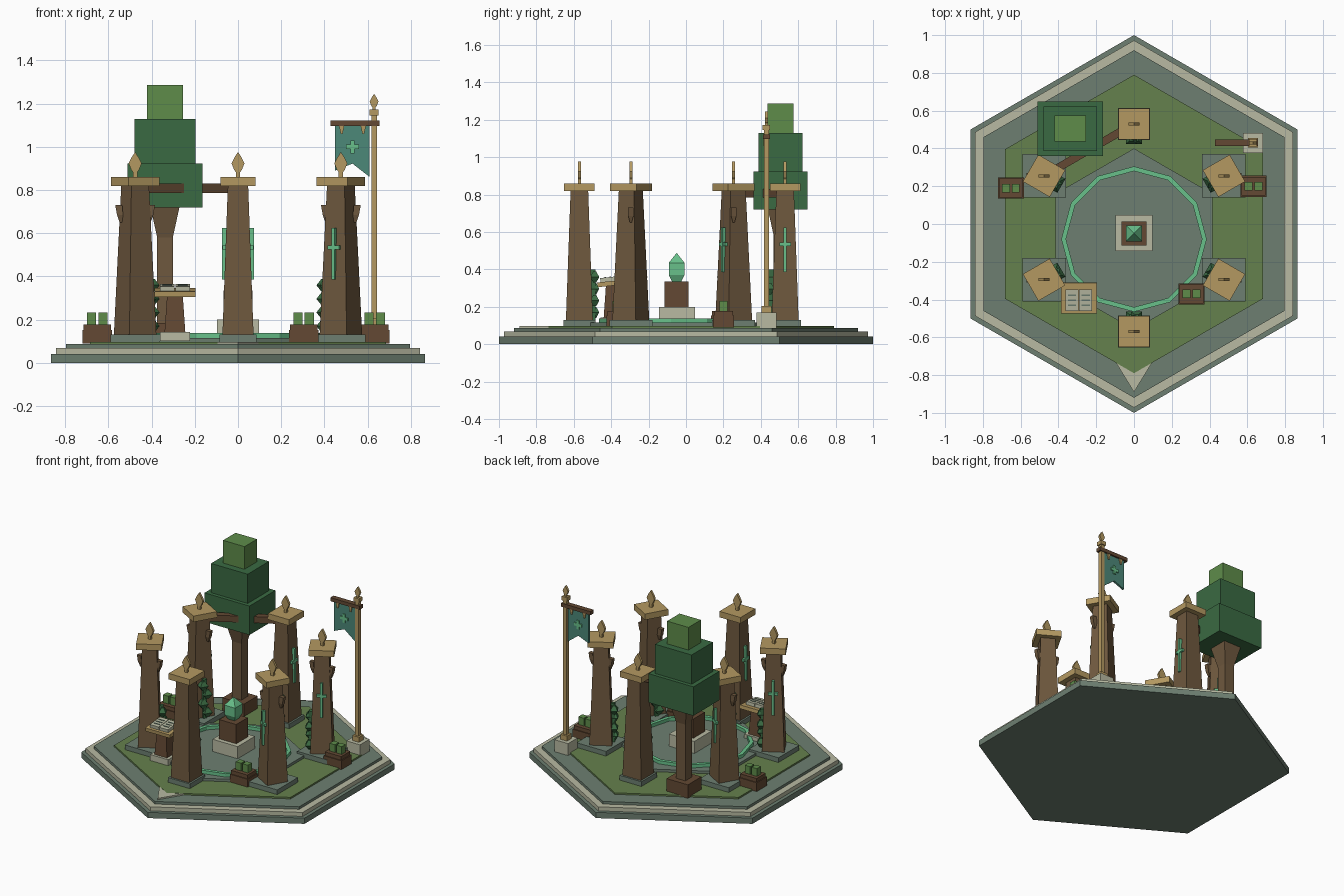
import bpy, bmesh, math
from mathutils import Vector, Matrix

if "Cube" in bpy.data.objects:
    bpy.data.objects.remove(bpy.data.objects["Cube"])

def lin(c):
    c /= 255
    return c / 12.92 if c <= 0.04045 else ((c + 0.055) / 1.055) ** 2.4

def mat(name, r, g, b):
    m = bpy.data.materials.new(name)
    m.diffuse_color = (lin(r), lin(g), lin(b), 1)
    m.use_nodes = True
    m.node_tree.nodes["Principled BSDF"].inputs["Base Color"].default_value = m.diffuse_color
    return m

STONE = mat("grey stone", 109, 127, 113)
CREAM = mat("cream stone", 184, 186, 162)
GRASS = mat("grass green", 101, 129, 77)
DARK = mat("dark leaf", 58, 106, 66)
LEAF = mat("light leaf", 94, 140, 74)
WOOD = mat("brown wood", 110, 88, 62)
BARK = mat("dark wood", 99, 73, 51)
GOLD = mat("pale gold", 180, 153, 97)
GEM = mat("emerald", 104, 192, 138)
TEAL = mat("teal cloth", 76, 136, 120)

def finish(bm, name, m, matrix=None):
    bmesh.ops.recalc_face_normals(bm, faces=bm.faces)
    me = bpy.data.meshes.new(name)
    bm.to_mesh(me)
    bm.free()
    me.materials.append(m)
    ob = bpy.data.objects.new(name, me)
    if matrix:
        ob.matrix_world = matrix
    bpy.context.collection.objects.link(ob)
    return ob

def stack(name, rings, m, matrix=None):
    """Loft through rings of points and cap both ends."""
    bm = bmesh.new()
    loops = [[bm.verts.new(p) for p in r] for r in rings]
    n = len(loops[0])
    for a, b in zip(loops, loops[1:]):
        for i in range(n):
            j = (i + 1) % n
            bm.faces.new((a[i], a[j], b[j], b[i]))
    bm.faces.new(loops[0])
    bm.faces.new(loops[-1])
    return finish(bm, name, m, matrix)

def rect(x, y, hx, hy, z):
    return [(x - hx, y - hy, z), (x + hx, y - hy, z), (x + hx, y + hy, z), (x - hx, y + hy, z)]

def box(name, x, y, hx, hy, z0, z1, m, matrix=None):
    return stack(name, [rect(x, y, hx, hy, z0), rect(x, y, hx, hy, z1)], m, matrix)

def ngon(n, r, z, y=0):
    return [(r * math.sin(2 * math.pi * i / n), y + r * math.cos(2 * math.pi * i / n), z) for i in range(n)]

def plate(name, pts, y0, y1, m, matrix=None):
    """Outline in x, z with thickness along y."""
    return stack(name, [[(x, y, z) for x, z in pts] for y in (y0, y1)], m, matrix)

def flame(name, x, y, z, m, s=1.0):
    half = [(0.010, 0), (0.010, .025), (.018, .035), (.030, .065), (.018, .090)]
    pts = [(x + a * s, z + b * s) for a, b in half] + [(x, z + .118 * s)]
    pts += [(x - a * s, z + b * s) for a, b in reversed(half)]
    plate(name, pts, y - .008, y + .008, m)

# Stepped hexagonal base
for name, r, z0, z1, m, y in (("base_step", 1.0, 0, .04, STONE, 0), ("base_rim", .972, .04, .068, CREAM, 0),
                              ("base_terrace", .92, .068, .086, STONE, 0), ("lawn", .79, .086, .097, GRASS, 0),
                              ("inner_paving", .48, .097, .115, STONE, -.08)):
    stack(name, [ngon(6, r, z0, y), ngon(6, r, z1, y)], m)
stack("entry_marker", [[(-.095, -.735, z), (0, -.89, z), (.095, -.735, z)] for z in (.08, .096)], CREAM)

# Glowing twelve-sided ring
bm = bmesh.new()
rings = [[bm.verts.new(p) for p in ngon(12, r, z, -.08)]
         for r, z in ((.385, .11), (.385, .138), (.36, .138), (.36, .11))]
for k in range(4):
    a, b = rings[k], rings[(k + 1) % 4]
    for i in range(12):
        j = (i + 1) % 12
        bm.faces.new((a[i], a[j], b[j], b[i]))
finish(bm, "ring", GEM)

# Central pedestal and crystal
box("pedestal_foot", 0, -.048, .098, .096, .11, .2, CREAM)
box("pedestal_block", 0, -.05, .066, .064, .2, .335, BARK)
stack("crystal", [rect(0, -.05, h, h, z) for h, z in ((.025, .335), (.042, .37), (.042, .435), (.001, .487))], GEM)

# Six pillars, each turned to the middle (local +x points outward)
for i in range(6):
    a = math.radians(30 + 60 * i)
    px, py = .55 * math.cos(a), .55 * math.sin(a) - .02
    M = Matrix.Translation((px, py, 0)) @ Matrix.Rotation(a, 4, 'Z')
    side = i % 3 != 1
    ph = .115 if side else .085
    box("pillar_plinth", px, py, ph, ph, .09, .13, STONE)
    stack("pillar_shaft", [rect(0, 0, h, h, z) for h, z in ((.072, .13), (.047, .82))], WOOD, M)
    box("pillar_cap", 0, 0, .082, .082, .818, .86, GOLD, M)
    flame("pillar_finial", px, py, .858, GOLD)
    # Cross on one flank
    box("cross_upright", 0, -.063, .008, .011, .385, .625, GEM, M)
    box("cross_bar", 0, -.063, .031, .009, .525, .543, GEM, M)
    # Climbing vine on the inner face
    box("vine_stem", -.074, 0, .012, .013, .13, .4, DARK, M)
    for k in range(4):
        z, t = .17 + .063 * k, (-.014, .014)[k % 2]
        stack("vine_leaf", [rect(-.082, t, h, h * 1.2, z + d)
                            for h, d in ((.008, -.03), (.024, 0), (.008, .03))], DARK, M)
    # Small brackets under the cap
    if side:
        for s in (-1, 1):
            stack("pillar_bracket", [rect(px + s * x, py, hx, hy, z) for x, hx, hy, z in
                                     ((.066, .006, .005, .65), (.070, .014, .014, .685), (.076, .016, .014, .73))],
                  WOOD)

# Beam joining the two rear left pillars
p, q = Vector((-.476, .255)), Vector((0, .53))
d = q - p
B = Matrix.Translation(((p.x + q.x) / 2, (p.y + q.y) / 2, 0)) @ Matrix.Rotation(math.atan2(d.y, d.x), 4, 'Z')
box("beam", 0, 0, d.length / 2, .021, .785, .83, BARK, B)

# Tree
tx, ty = -.338, .505
box("tree_foot", tx, ty, .083, .075, .09, .185, BARK)
stack("tree_trunk", [rect(tx, ty, h, h, z) for h, z in ((.036, .185), (.036, .58), (.068, .725))], WOOD)
for name, hx, hy, z0, z1, m in (("foliage_low", .174, .144, .72, .923, DARK),
                                ("foliage_middle", .142, .118, .923, 1.128, DARK),
                                ("foliage_top", .083, .069, 1.128, 1.287, LEAF)):
    box(name, tx, ty, hx, hy, z0, z1, m)

# Banner on a pole
bx, by = .63, .43
box("pole_foot", bx, by, .053, .053, .086, .17, CREAM)
box("pole_socket", bx, by, .026, .026, .17, .205, GOLD)
box("pole", bx, by, .013, .013, .2, 1.15, GOLD)
box("pole_collar", bx, by, .02, .02, 1.145, 1.172, GOLD)
flame("pole_finial", bx, by, 1.165, GOLD, .68)
box("banner_bar", .542, by, .114, .018, 1.097, 1.122, BARK)
plate("banner", [(.45, 1.1), (.61, 1.1), (.61, .86), (.53, .922), (.45, .89)], by - .007, by + .007, TEAL)
plus = [(.01, .03), (.01, .01), (.03, .01), (.03, -.01), (.01, -.01), (.01, -.03)]
plus += [(-x, -z) for x, z in plus]
plate("banner_emblem", [(.53 + x, 1.0 + z) for x, z in plus], by - .014, by + .014, GEM)
for x in (.48, .58):
    plate("banner_tab", [(x - .013, 1.1), (x + .013, 1.1), (x + .004, 1.06), (x - .004, 1.06)],
          by - .015, by + .015, GOLD)

# Planters with clipped shrubs
for x, y in ((-.652, .19), (.633, .2), (.304, -.37)):
    box("planter", x, y, .069, .056, .09, .152, BARK)
    box("planter_lip", x, y, .063, .05, .152, .178, BARK)
    for s in (-1, 1):
        box("shrub", x + s * .026, y, .021, .022, .178, .232, LEAF)

# Lectern with open book
lx, ly = -.292, -.392
box("lectern_foot", lx, ly, .07, .065, .1, .142, CREAM)
stack("lectern_post", [rect(lx, ly, h, h, z) for h, z in ((.048, .142), (.036, .315))], BARK)
L = Matrix.Translation((lx, ly, .325)) @ Matrix.Rotation(math.radians(6), 4, 'X')
box("lectern_top", 0, 0, .095, .082, -.012, .013, GOLD, L)
for s in (-1, 1):
    box("book_page", s * .036, -.008, .034, .056, .013, .035, CREAM, L)
    for k in range(3):
        box("book_line", s * .036, -.035 + .027 * k, .022, .004, .035, .038, STONE, L)
